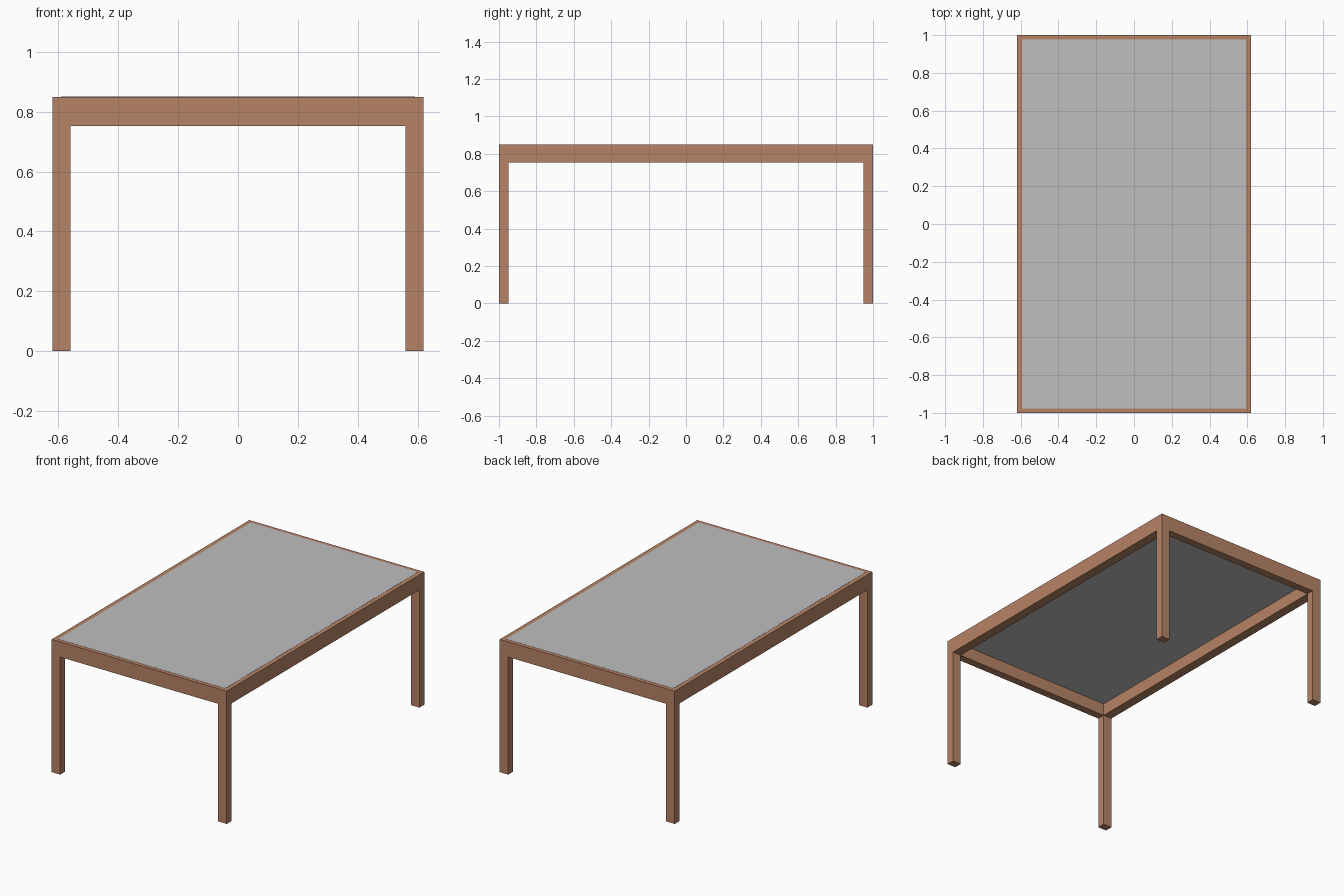
import bpy
import bmesh

if "Cube" in bpy.data.objects:
    bpy.data.objects.remove(bpy.data.objects["Cube"])


def material(name, rgb):
    m = bpy.data.materials.new(name)
    m.diffuse_color = (*rgb, 1)
    m.use_nodes = True
    m.node_tree.nodes["Principled BSDF"].inputs["Base Color"].default_value = m.diffuse_color
    return m


wood = material("brown wood", (0.47, 0.23, 0.13))
grey = material("grey panel", (0.52, 0.52, 0.52))

W, D, H = 0.62, 1.0, 0.85      # half width, half depth, height
LX, LY = 0.06, 0.05            # leg section
RAIL_Z = 0.753                 # underside of the frame


def add_object(name, bm, mat):
    mesh = bpy.data.meshes.new(name)
    bmesh.ops.recalc_face_normals(bm, faces=bm.faces)
    bm.to_mesh(mesh)
    bm.free()
    mesh.materials.append(mat)
    obj = bpy.data.objects.new(name, mesh)
    bpy.context.collection.objects.link(obj)
    return obj


def box(name, lo, hi, mat):
    bm = bmesh.new()
    bmesh.ops.create_cube(bm, size=1)
    for v in bm.verts:
        v.co = [hi[i] if v.co[i] > 0 else lo[i] for i in range(3)]
    return add_object(name, bm, mat)


# Four corner legs
for sx, side in ((-1, "left"), (1, "right")):
    for sy, end in ((-1, "front"), (1, "back")):
        x = sorted((sx * W, sx * (W - LX)))
        y = sorted((sy * D, sy * (D - LY)))
        box(f"{end}_{side}_leg", (x[0], y[0], 0), (x[1], y[1], RAIL_Z), wood)

# Rectangular frame: mitred ring extruded up from the underside
bm = bmesh.new()
corners = ((-1, -1), (1, -1), (1, 1), (-1, 1))
outer = [bm.verts.new((sx * W, sy * D, RAIL_Z)) for sx, sy in corners]
inner = [bm.verts.new((sx * (W - LX), sy * (D - LY), RAIL_Z)) for sx, sy in corners]
for i in range(4):
    j = (i + 1) % 4
    bm.faces.new((outer[i], outer[j], inner[j], inner[i]))
ring = bmesh.ops.extrude_face_region(bm, geom=bm.faces[:])
for v in (g for g in ring["geom"] if isinstance(g, bmesh.types.BMVert)):
    v.co.z = H
# extruding an open region keeps the underside faces, closing the frame
add_object("table_frame", bm, wood)

# Inlaid top panel
box("top_panel", (-0.592, -0.976, 0.832), (0.592, 0.976, H + 0.001), grey)
